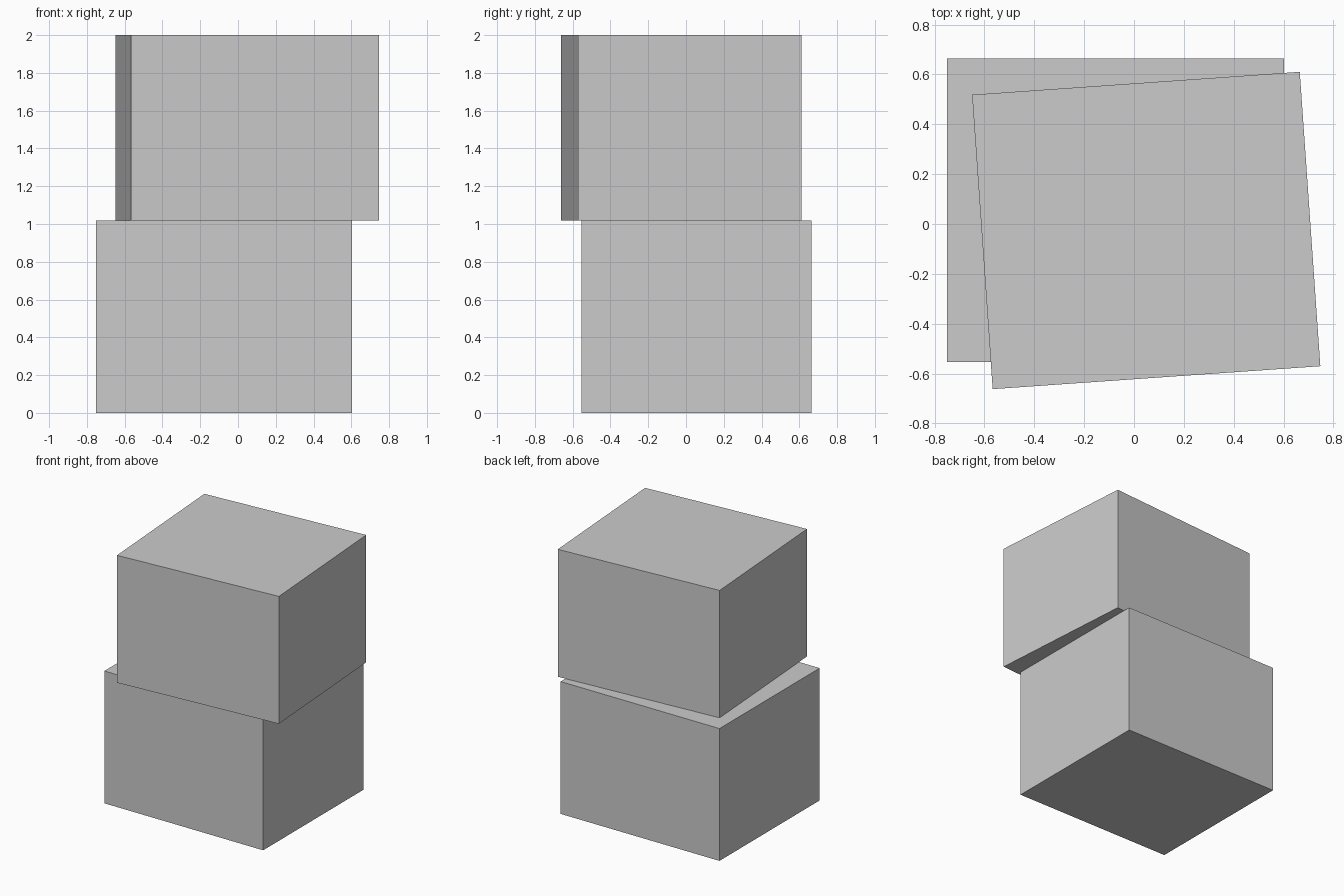
import bpy
from math import radians

if "Cube" in bpy.data.objects:
    bpy.data.objects.remove(bpy.data.objects["Cube"])


def box(name, center, size, turn=0.0):
    """Add a flat-faced box, turned about its vertical axis."""
    bpy.ops.mesh.primitive_cube_add(size=1, location=center,
                                    rotation=(0, 0, radians(turn)))
    obj = bpy.context.object
    obj.name = name
    obj.scale = size
    bpy.ops.object.transform_apply(location=False, rotation=False, scale=True)
    return obj


SEAM = 1.019  # height where the boxes meet

# Lower box, square to the axes
box("lower_box", (-0.074, 0.055, SEAM / 2), (1.353, 1.219, SEAM))

# Upper box, shifted and slightly twisted
box("upper_box", (0.049, -0.026, (SEAM + 2) / 2), (1.318, 1.184, 2 - SEAM), 4)
